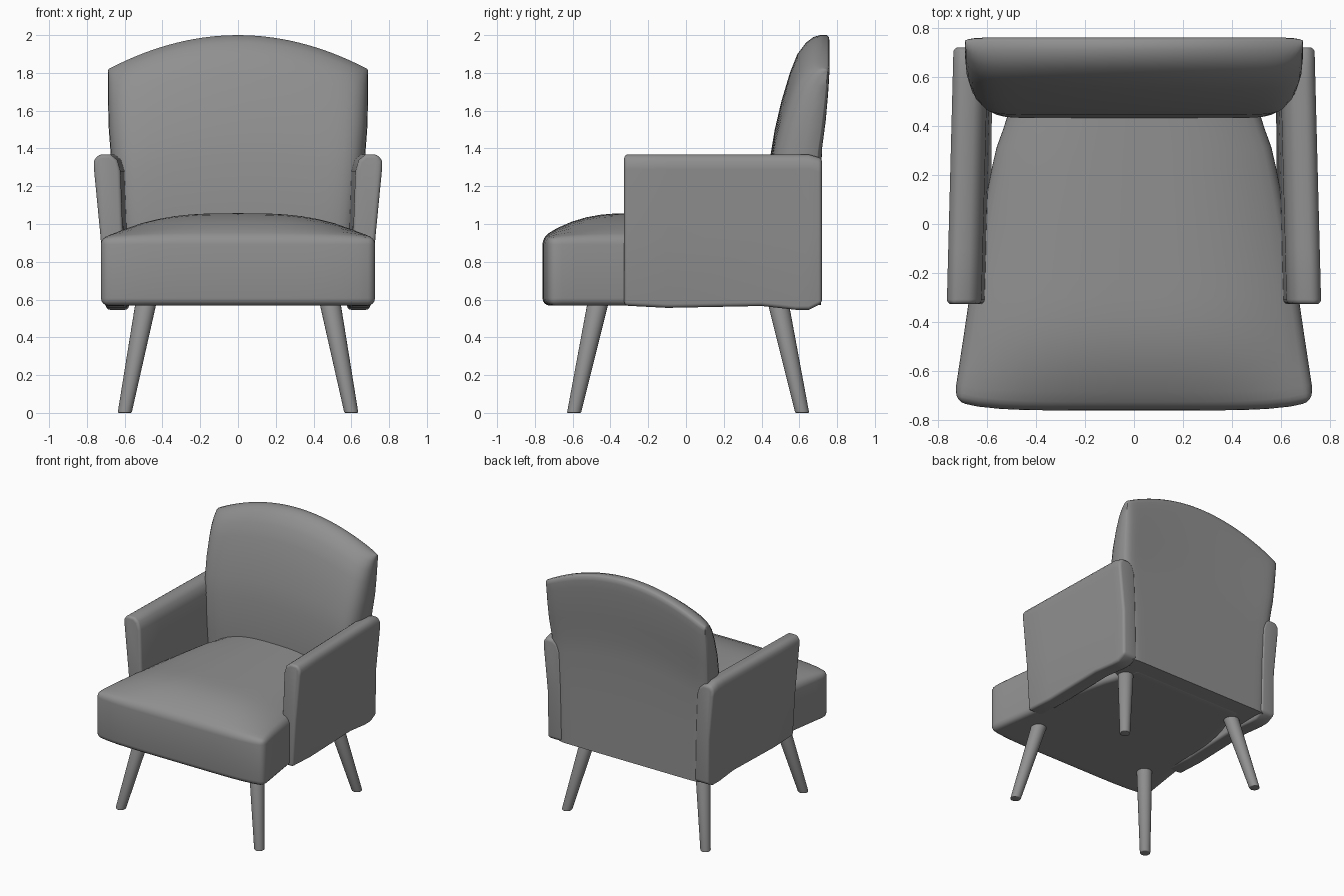
import bpy, bmesh, math

if "Cube" in bpy.data.objects:
    bpy.data.objects.remove(bpy.data.objects["Cube"])

# Dark grey upholstery
grey = bpy.data.materials.new("dark_grey")
grey.diffuse_color = (0.28, 0.28, 0.28, 1)
grey.use_nodes = True
grey.node_tree.nodes["Principled BSDF"].inputs["Base Color"].default_value = grey.diffuse_color


def finish(name, bm, bevel=0.0, mirror=False, angle=35):
    bmesh.ops.recalc_face_normals(bm, faces=bm.faces)
    me = bpy.data.meshes.new(name)
    bm.to_mesh(me)
    bm.free()
    me.materials.append(grey)
    ob = bpy.data.objects.new(name, me)
    bpy.context.collection.objects.link(ob)
    bpy.ops.object.select_all(action='DESELECT')
    ob.select_set(True)
    bpy.context.view_layer.objects.active = ob
    if bevel:
        m = ob.modifiers.new("Bevel", 'BEVEL')
        m.width, m.segments, m.limit_method = bevel, 4, 'ANGLE'
        m.angle_limit = math.radians(40)
    if mirror:
        m = ob.modifiers.new("Mirror", 'MIRROR')
        m.use_mirror_merge = False
    bpy.ops.object.convert(target='MESH')
    bpy.ops.object.shade_smooth_by_angle(angle=math.radians(angle))
    return ob


def shell(bm, us, rows, near, far):
    """Two facing grids stitched together along their borders."""
    a = [[bm.verts.new(near(u, r)) for u in us] for r in rows]
    b = [[bm.verts.new(far(u, r)) for u in us] for r in rows]
    n, m = len(us), len(rows)
    for g in (a, b):
        for j in range(m - 1):
            for i in range(n - 1):
                bm.faces.new((g[j][i], g[j][i + 1], g[j + 1][i + 1], g[j + 1][i]))
    for i in range(n - 1):
        for j in (0, m - 1):
            bm.faces.new((a[j][i], a[j][i + 1], b[j][i + 1], b[j][i]))
    for j in range(m - 1):
        for i in (0, n - 1):
            bm.faces.new((a[j][i], a[j + 1][i], b[j + 1][i], b[j][i]))


def lerp(table, y):
    for (y0, w0), (y1, w1) in zip(table, table[1:]):
        if y <= y1:
            return w0 + (w1 - w0) * (y - y0) / (y1 - y0)
    return table[-1][1]


# Seat: tapered plan with a crowned top
plan = [(-0.76, 0.727), (-0.70, 0.727), (-0.32, 0.675), (0.1, 0.605),
        (0.3, 0.565), (0.45, 0.51), (0.62, 0.49)]


def seat_point(u, y, z):
    front = max(0, min(1, (-0.4 - y) / 0.36))
    return (u * lerp(plan, y), y + 0.035 * abs(u) ** 6 * front, z)


def seat_top(u, y):
    d = max(0, min(1, (-0.3 - y) / 0.46))
    return seat_point(u, y, 0.932 + 0.125 * (1 - abs(u) ** 3) * (1 - d ** 2.5))


bm = bmesh.new()
shell(bm, [i / 8 - 1 for i in range(17)],
      [-0.76 + 1.38 * j / 18 for j in range(19)],
      seat_top, lambda u, y: seat_point(u, y, 0.568))
finish("seat", bm, bevel=0.04)

# Backrest: rows of height, front y, rear y, half width
rows = [(0.57, 0.45, 0.715, 0.62), (1.05, 0.432, 0.715, 0.635),
        (1.35, 0.445, 0.715, 0.665), (1.5, 0.47, 0.722, 0.675),
        (1.65, 0.505, 0.74, 0.685), (1.8, 0.55, 0.752, 0.688),
        (1.9, 0.59, 0.758, 0.688), (1.96, 0.635, 0.76, 0.688),
        (1.99, 0.675, 0.757, 0.688), (2.0, 0.71, 0.745, 0.686)]


def back_point(u, row, s):
    z, yf, yb, w = row
    top = 1.82 + 0.18 * (1 - u * u)
    return (u * w, yf + (yb - yf) * s, 0.57 + (z - 0.57) / 1.43 * (top - 0.57))


bm = bmesh.new()
shell(bm, [math.sin(math.pi / 2 * (i / 16 - 1)) for i in range(33)], rows,
      lambda u, r: back_point(u, r, 0.6 * (1 - math.sqrt(max(0, 1 - abs(u) ** 15)))),
      lambda u, r: back_point(u, r, 1 - 0.1 * abs(u) ** 30))
finish("backrest", bm, angle=60)

# Arms: section (x, z) lofted from front to back, underside height varies
section = [(0.585, None), (0.705, None), (0.728, 0.93), (0.763, 1.29),
           (0.763, 1.335), (0.74, 1.368), (0.675, 1.368), (0.64, 1.34),
           (0.622, 1.28), (0.612, 1.0)]
stations = [(-0.327, 0.568), (-0.1, 0.556), (0.4, 0.566), (0.58, 0.546),
            (0.65, 0.546), (0.72, 0.58)]
bm = bmesh.new()
rings = []
for y, base in stations:
    shift = -0.026 * (y + 0.325)
    drop = 0.02 if y > 0.7 else 0
    rings.append([bm.verts.new((x + shift * (1 if z else 0.3), y,
                                base if z is None else z - (drop if z > 1.2 else 0)))
                  for x, z in section])
n = len(section)
for r0, r1 in zip(rings, rings[1:]):
    for i in range(n):
        k = (i + 1) % n
        bm.faces.new((r0[i], r0[k], r1[k], r1[i]))
bm.faces.new(rings[0])
bm.faces.new(rings[-1])
finish("arms", bm, bevel=0.02, mirror=True, angle=50)

# Legs: splayed tapered cylinders
for name, foot_y, top_y in (("front_legs", -0.593, -0.458), ("rear_legs", 0.615, 0.48)):
    bm = bmesh.new()
    bmesh.ops.create_cone(bm, cap_ends=True, segments=24,
                          radius1=0.037, radius2=0.057, depth=0.62)
    for v in bm.verts:
        top = v.co.z > 0
        v.co.x += 0.48 if top else 0.6
        v.co.y += top_y if top else foot_y
        v.co.z += 0.31
    finish(name, bm, bevel=0.006, mirror=True)
